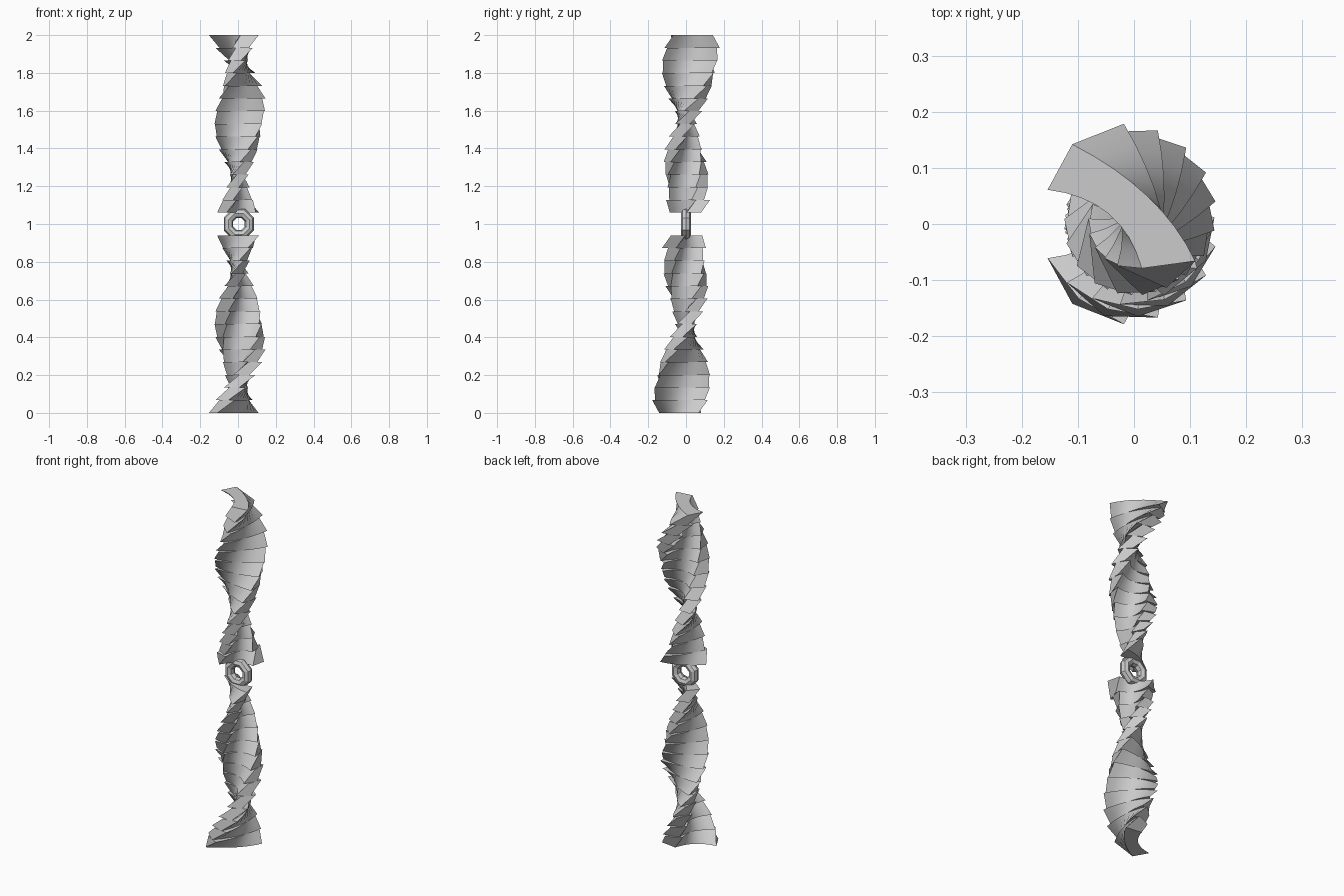
import bpy, bmesh
from math import radians, cos, sin, pi

if "Cube" in bpy.data.objects:
    bpy.data.objects.remove(bpy.data.objects["Cube"])

SLABS, TOP, LOW = 14, 2.0, 1.06
STEP, TWIST = 19.9, 32.0       # turn between slabs, turn inside one slab
END_SCALE = 0.68
SHIFT = (0.03, -0.028)         # the section slides onto the axis towards the ring
H = (TOP - LOW) / SLABS


def bezier(a, m, b, n=8):
    pts = []
    for i in range(n + 1):
        t = i / n
        pts.append(tuple((1-t)**2*p + 2*t*(1-t)*q + t*t*r for p, q, r in zip(a, m, b)))
    return pts


# crescent cross-section of the blade, as seen at its tip
outer = bezier((-0.11, 0.142), (0.05, 0.06), (0.109, -0.066))
inner = bezier((0.014, -0.079), (-0.02, 0.045), (-0.154, 0.061))
SECTION = outer + inner
N = len(SECTION)


def blade(name, flip):
    bm = bmesh.new()
    half = N // 2
    for i in range(SLABS):
        t = i / (SLABS - 1)
        s = 1 - (1 - END_SCALE) * t
        if i == SLABS - 1:
            s = 0.82           # the slab next to the ring flares out again
        rings = []
        for f in (0, 1):
            a = radians(-STEP * i - TWIST * f)
            z = TOP - H * (i + f) - 1
            ring = []
            for u, v in SECTION:
                x, y = s * (u + SHIFT[0]*t), s * (v + SHIFT[1]*t)
                px, py = x*cos(a) - y*sin(a), x*sin(a) + y*cos(a)
                # the lower blade is the upper one turned half round the x axis
                ring.append(bm.verts.new((px, -py if flip else py, 1 + (-z if flip else z))))
            rings.append(ring)
        r0, r1 = rings
        for j in range(N):
            bm.faces.new((r0[j], r1[j], r1[(j+1) % N], r0[(j+1) % N]))
        # caps as strips across the crescent
        for ring in rings:
            for j in range(half - 1):
                bm.faces.new((ring[j], ring[j+1], ring[N-2-j], ring[N-1-j]))
    bmesh.ops.recalc_face_normals(bm, faces=bm.faces)
    me = bpy.data.meshes.new(name)
    bm.to_mesh(me)
    bm.free()
    ob = bpy.data.objects.new(name, me)
    bpy.context.collection.objects.link(ob)
    bpy.context.view_layer.objects.active = ob
    bpy.ops.object.select_all(action='DESELECT')
    ob.select_set(True)
    bpy.ops.object.shade_smooth_by_angle(angle=radians(30))


blade("upper_blade", False)
blade("lower_blade", True)

# octagonal ring joining the blades
bpy.ops.mesh.primitive_torus_add(major_segments=8, minor_segments=8, major_radius=0.06,
                                 minor_radius=0.027, location=(0.005, 0, 1))
ring = bpy.context.object
ring.name = "centre_ring"
ring.rotation_euler = (pi/2, pi/8, 0)
